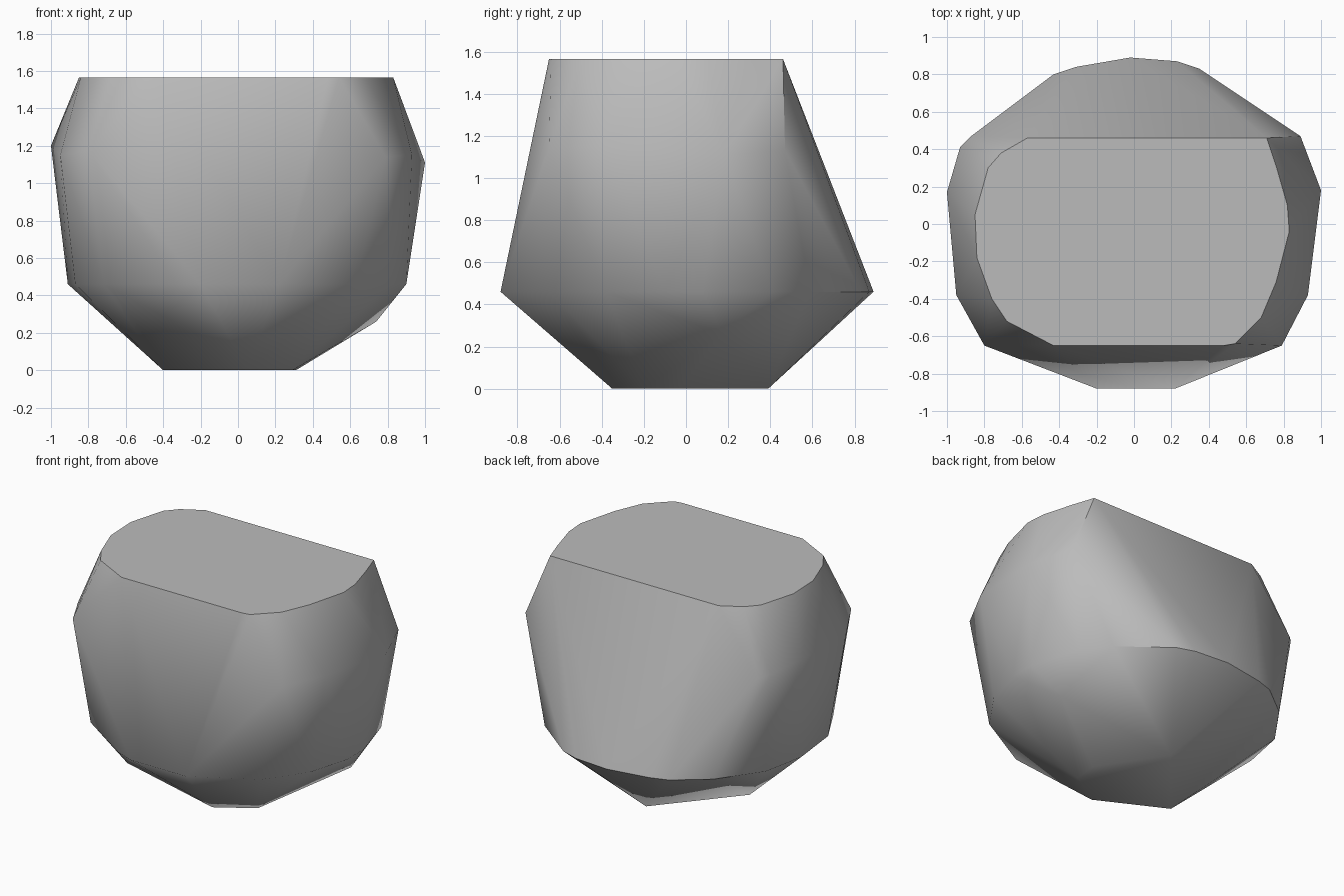
import bpy
import bmesh
import math

cube = bpy.data.objects.get("Cube")
if cube:
    bpy.data.objects.remove(cube, do_unlink=True)

# Stone material
stone = bpy.data.materials.new("stone grey")
stone.use_nodes = True
grey = (0.5, 0.5, 0.5, 1)
stone.diffuse_color = grey
stone.node_tree.nodes["Principled BSDF"].inputs["Base Color"].default_value = grey

# Flat cut top outline
top = [(-.85, .05), (-.84, -.18), (-.76, -.4), (-.68, -.52), (-.43, -.65),
       (.48, -.65), (.54, -.64), (.68, -.5), (.76, -.31), (.83, -.04),
       (.82, .1), (.76, .31), (.71, .46), (-.57, .46), (-.71, .38), (-.78, .3)]
# Widest shoulder, with its own heights
shoulder = [(.89, .47, 1.13), (1, .18, 1.11), (.93, -.38, 1.15), (.79, -.65, 1.14),
            (-.8, -.65, 1.18), (-.95, -.38, 1.15), (-1, .17, 1.2),
            (-.93, .41, 1.17), (-.87, .47, 1.15)]
# Lower rim where the sides turn under
rim = [(-.43, .8), (-.31, .84), (-.02, .89), (.23, .87), (.35, .83), (.66, .59),
       (.8, .41), (.9, .08), (.9, -.1), (.82, -.38), (.63, -.65), (.22, -.88),
       (-.2, -.88), (-.33, -.83), (-.72, -.57), (-.87, -.3), (-.91, .05),
       (-.85, .35), (-.65, .63)]
# Chipped corners under the rim, and the small flat base
chips = [(.74, .17, .26), (-.4, -.63, .29)]
base = [(.03, .39), (.31, -.03), (.29, -.2), (.05, -.35), (-.4, -.12)]


def level(outline, z):
    return [(x, y, z) for x, y in outline]


# Boulder: one convex body wrapped round the outlines
bm = bmesh.new()
for co in level(top, 1.565) + shoulder + level(rim, .46) + chips + level(base, 0):
    bm.verts.new(co)
hull = bmesh.ops.convex_hull(bm, input=bm.verts)
bmesh.ops.delete(bm, geom=[v for v in bm.verts if not v.link_faces], context="VERTS")
bmesh.ops.dissolve_limit(bm, angle_limit=math.radians(1), verts=bm.verts, edges=bm.edges)
bmesh.ops.recalc_face_normals(bm, faces=bm.faces)

mesh = bpy.data.meshes.new("boulder")
bm.to_mesh(mesh)
bm.free()
mesh.materials.append(stone)
boulder = bpy.data.objects.new("boulder", mesh)
bpy.context.collection.objects.link(boulder)

# Soft facets, crisp top and rim edges
bpy.ops.object.select_all(action="DESELECT")
boulder.select_set(True)
bpy.context.view_layer.objects.active = boulder
bpy.ops.object.shade_smooth_by_angle(angle=math.radians(45))
